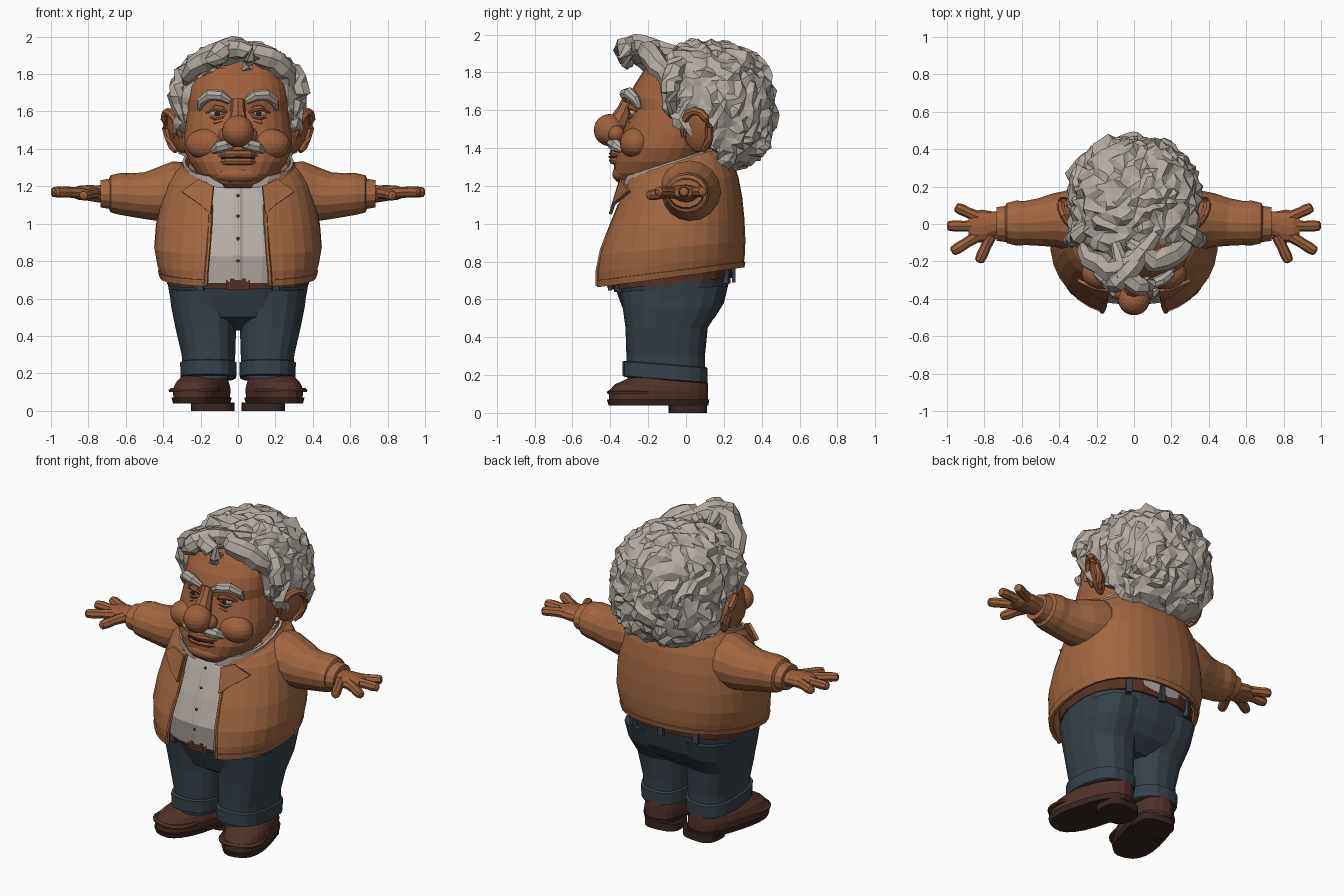
import bpy, bmesh, math, random
from mathutils import Vector, Matrix, noise

random.seed(4)


def material(name, rgb):
    m = bpy.data.materials.new(name)
    m.diffuse_color = (*rgb, 1)
    return m


SKIN = material("skin", (0.34, 0.118, 0.045))
JACKET = material("jacket_tan", (0.36, 0.135, 0.052))
HAIR = material("grey_hair", (0.46, 0.41, 0.365))
SHIRT = material("shirt_white", (0.47, 0.42, 0.385))
DENIM = material("dark_denim", (0.038, 0.054, 0.068))
BELT = material("belt_leather", (0.095, 0.032, 0.018))
SHOE = material("shoe_leather", (0.082, 0.03, 0.022))
SOLE = material("dark_sole", (0.04, 0.02, 0.017))
EYE = material("eye_dark", (0.03, 0.018, 0.012))


def finish(name, bm, mat, mirror=False, solid=0):
    bmesh.ops.recalc_face_normals(bm, faces=bm.faces)
    me = bpy.data.meshes.new(name)
    bm.to_mesh(me)
    bm.free()
    ob = bpy.data.objects.new(name, me)
    bpy.context.collection.objects.link(ob)
    me.materials.append(mat)
    if solid:
        mod = ob.modifiers.new("thickness", 'SOLIDIFY')
        mod.thickness, mod.offset = solid, 0
    if mirror:
        ob.modifiers.new("mirror", 'MIRROR')
    return ob


def skin_rings(rings, closed=True, caps=True):
    bm = bmesh.new()
    vs = [[bm.verts.new(p) for p in r] for r in rings]
    n = len(vs[0])
    for a, b in zip(vs, vs[1:]):
        for i in range(n if closed else n - 1):
            j = (i + 1) % n
            bm.faces.new((a[i], a[j], b[j], b[i]))
    if caps:
        bm.faces.new(vs[0])
        bm.faces.new(vs[-1])
    return bm


def loft(name, secs, mat, n=22, cx=0, power=2.3, turn=None, mirror=False, caps=True, solid=0):
    """Stack of rounded rings: (z, half width, front y, back y, tilt, half gap at front, cx shift)."""
    rings, opened = [], False
    for s in secs:
        z, rx, yf, yb, tilt, gap, dx = list(s) + [0] * (7 - len(s))
        t0 = math.asin((gap / rx) ** (power / 2)) if gap else 0
        opened |= gap > 0
        cnt = n if not gap else n + 1
        ring = []
        for i in range(cnt):
            t = t0 + (2 * math.pi - 2 * t0) * i / n
            sx, sy = math.sin(t), -math.cos(t)
            x = cx + dx + rx * math.copysign(abs(sx) ** (2 / power), sx)
            y = (yf + yb) / 2 + (yb - yf) / 2 * math.copysign(abs(sy) ** (2 / power), sy)
            ring.append(Vector((x, y, z + tilt * y)))
        rings.append(ring)
    bm = skin_rings(rings, not opened, caps and not opened)
    if turn:
        bmesh.ops.rotate(bm, verts=bm.verts, cent=(cx, 0.05, 0), matrix=Matrix.Rotation(turn, 3, 'Z'))
    return finish(name, bm, mat, mirror, solid)


def tube(name, pts, radii, mat, n=10, mirror=False):
    """Sweep ellipses along a path; a radius is a number or (sideways, upward)."""
    pts = [Vector(p) for p in pts]
    rings = []
    for i, p in enumerate(pts):
        t = (pts[min(i + 1, len(pts) - 1)] - pts[max(i - 1, 0)]).normalized()
        up = Vector((0, 0, 1)) if abs(t.z) < 0.93 else Vector((0, -1, 0))
        side = t.cross(up).normalized()
        up = side.cross(t)
        a, b = radii[i] if isinstance(radii[i], tuple) else (radii[i],) * 2
        rings.append([p + side * a * math.cos(k * math.tau / n) + up * b * math.sin(k * math.tau / n)
                      for k in range(n)])
    return finish(name, skin_rings(rings), mat, mirror)


def ball(name, c, r, mat, mirror=False, sub=3, rot=None):
    bm = bmesh.new()
    bmesh.ops.create_icosphere(bm, subdivisions=sub, radius=1)
    m = Matrix.Translation(c) @ (rot or Matrix()) @ Matrix.Diagonal((*r, 1))
    bmesh.ops.transform(bm, verts=bm.verts, matrix=m)
    return finish(name, bm, mat, mirror)


def box(name, c, size, mat, mirror=False, turn=0):
    bm = bmesh.new()
    bmesh.ops.create_cube(bm, size=1)
    m = Matrix.Translation(c) @ Matrix.Rotation(turn, 4, 'Z') @ Matrix.Diagonal((*size, 1))
    bmesh.ops.transform(bm, verts=bm.verts, matrix=m)
    return finish(name, bm, mat, mirror)


# Shoes, turned outward
A = 0.27
loft("shoe_heel", [(0, .115, -.09, .11), (.045, .115, -.09, .11)], SOLE, cx=.13, turn=.1, power=3, mirror=True)
loft("shoe_sole", [(.038, .13, -.42, .115), (.07, .138, -.43, .12)], SOLE, cx=.14, turn=A, power=2.6, mirror=True)
loft("shoe_upper", [(.07, .13, -.42, .115), (.115, .133, -.42, .115), (.15, .122, -.39, .115),
                    (.18, .105, -.32, .11), (.205, .09, -.24, .10), (.24, .085, -.2, .09)],
     SHOE, cx=.14, turn=A, power=2.5, mirror=True)
loft("shoe_toe_seam", [(.10, .137, -.425, -.16), (.112, .138, -.427, -.16), (.122, .128, -.415, -.16)],
     SHOE, cx=.14, turn=A, mirror=True)

# Trousers: legs, hips and turn-ups
loft("trouser_leg", [(.17, .135, -.31, .10), (.3, .145, -.315, .10), (.45, .165, -.32, .115, 0, 0, .015),
                     (.56, .177, -.335, .185, 0, 0, .025), (.66, .182, -.35, .22, .05, 0, .03)],
     DENIM, cx=.158, n=18, power=2.6, mirror=True)
loft("trouser_hips", [(.43, .17, -.2, .06), (.5, .33, -.315, .15), (.58, .362, -.345, .2),
                      (.70, .38, -.375, .235, .1)], DENIM, power=2.5)
loft("trouser_cuff", [(.165, .14, -.325, .108, -.08), (.17, .15, -.335, .113, -.08), (.245, .153, -.335, .115, -.08),
                      (.25, .142, -.32, .105, -.08)], DENIM, cx=.158, n=18, power=2.6, mirror=True)

# Belt with buckle and loops
loft("belt", [(.69, .382, -.39, .245, .1), (.765, .388, -.405, .255, .1)], BELT, power=2.5)
for n_, w, h, y, m in (("buckle_frame", .13, .075, -.402, BELT), ("buckle_plate", .085, .045, -.408, SHOE)):
    box(n_, (0, y, .685), (w, .02, h), m)
box("belt_loop_back", (0, .252, .745), (.035, .02, .11), DENIM)
box("belt_loop_rear", (.22, .215, .74), (.035, .03, .11), DENIM, True, -.4)
box("belt_loop_front", (.2, -.36, .69), (.035, .03, .1), DENIM, True, .3)

# Shirt with placket, buttons and collar
loft("shirt", [(.72, .37, -.415, .25, .1), (.86, .40, -.435, .28, .08), (1.0, .39, -.385, .27, .05),
               (1.13, .36, -.325, .25), (1.24, .28, -.285, .2, .1), (1.33, .2, -.25, .12, .2)], SHIRT)
front_line = [(0, -.415, .70), (0, -.434, .83), (0, -.388, .98), (0, -.33, 1.13), (0, -.29, 1.2)]
tube("shirt_placket", front_line, [(.024, .008)] * 5, SHIRT, n=6)
for z, y in ((.8, -.44), (.92, -.42), (1.04, -.373), (1.15, -.33)):
    ball("shirt_button", (0, y, z), (.009, .005, .009), BELT, sub=2)
loft("shirt_collar", [(1.30, .285, -.335, .2, .33, .07), (1.355, .29, -.335, .2, .33, .10)],
     SHIRT, solid=.015)

# Open jacket, hem, collar and lapels
loft("jacket_body", [(.735, .405, -.48, .295, .14, .17), (.80, .425, -.478, .302, .12, .168),
                     (.88, .44, -.462, .305, .1, .16), (1.0, .43, -.415, .30, .08, .15),
                     (1.12, .405, -.365, .288, .08, .145), (1.22, .375, -.33, .268, .1, .14),
                     (1.29, .335, -.305, .235, .2, .14), (1.335, .27, -.30, .19, .3, .15)],
     JACKET, n=30, solid=.018)
loft("jacket_hem", [(.73, .408, -.483, .298, .14, .17), (.762, .418, -.485, .303, .13, .169)],
     JACKET, n=30, solid=.022)
loft("jacket_collar", [(1.26, .335, -.335, .245, .25, .19), (1.34, .285, -.325, .2, .32, .14)],
     JACKET, n=24, solid=.02)
lapel = bmesh.new()
lapel.faces.new([lapel.verts.new(p) for p in
                 [(.13, -.355, 1.20), (.21, -.34, 1.235), (.30, -.30, 1.17), (.2, -.385, 1.10), (.145, -.40, 1.05)]])
finish("jacket_lapel", lapel, JACKET, True, .018)
tube("jacket_front_edge", [(.172, -.468, .67), (.168, -.468, .75), (.158, -.445, .86), (.15, -.398, .98),
                           (.145, -.35, 1.1)], [.012] * 5, JACKET, n=6, mirror=True)

# Sleeves, with folds and cuff
tube("sleeve", [(.2, .02, 1.18), (.33, .02, 1.17), (.42, .02, 1.155), (.5, .01, 1.15), (.58, .005, 1.155),
                (.63, .005, 1.16), (.68, .005, 1.16), (.70, .005, 1.16)],
     [(.16, .14), (.165, .165), (.145, .145), (.128, .125), (.118, .115), (.12, .112), (.108, .1), (.07, .06)],
     JACKET, n=16, mirror=True)
tube("sleeve_cuff", [(.67, 0, 1.16), (.675, 0, 1.16), (.735, 0, 1.16), (.735, 0, 1.16)],
     [(.07, .06), (.098, .085), (.09, .075), (.06, .05)], JACKET, n=14, mirror=True)

# Hands with three fingers and a thumb
tube("palm", [(.70, 0, 1.16), (.755, 0, 1.16), (.80, -.01, 1.165), (.85, -.015, 1.165), (.885, -.015, 1.165)],
     [(.065, .05), (.068, .045), (.088, .042), (.085, .038), (.05, .025)], SKIN, n=12, mirror=True)
for nm, a, b in (("finger_back", (.83, .035), (.955, .092)), ("finger_middle", (.84, -.012), (1.0, -.01)),
                 ("finger_front", (.83, -.06), (.975, -.15)), ("thumb", (.765, -.06), (.83, -.205))):
    drop = -.02 if nm == "thumb" else 0
    path = [(a[0] + (b[0] - a[0]) * f, a[1] + (b[1] - a[1]) * f, 1.165 + (f > .3) * .004 + drop * f)
            for f in (0, .45, .75, .95, 1)]
    tube(nm, path, [.033, .028, .03, .025, .012], SKIN, n=8, mirror=True)

# Head and facial forms
loft("head", [(1.19, .09, -.32, -.1), (1.215, .16, -.36, 0), (1.265, .215, -.382, .05), (1.33, .262, -.38, .1),
              (1.40, .29, -.362, .13), (1.47, .29, -.34, .15), (1.54, .28, -.318, .15), (1.60, .27, -.298, .15),
              (1.66, .268, -.305, .15), (1.73, .26, -.275, .15), (1.80, .235, -.23, .15), (1.87, .2, -.17, .12),
              (1.92, .12, -.1, .08)], SKIN, n=26, power=2.25)
ball("cheek", (.165, -.265, 1.425), (.115, .085, .085), SKIN, True)
ball("chin", (0, -.325, 1.262), (.13, .065, .05), SKIN)
ball("nose", (0, -.405, 1.495), (.085, .083, .085), SKIN)
ball("nostril", (.06, -.37, 1.475), (.045, .045, .045), SKIN, True)
tube("nose_bridge", [(0, -.30, 1.66), (0, -.325, 1.6), (0, -.36, 1.53)], [.035, .04, .055], SKIN, n=8)
for nm, z, y, r in (("upper_lip", 1.372, -.385, .022), ("lower_lip", 1.335, -.385, .022)):
    tube(nm, [(-.12, y + .055, z - .01), (-.06, y + .01, z), (0, y, z), (.06, y + .01, z), (.12, y + .055, z - .01)],
         [.008, r, r, r, .008], SKIN, n=8)
tube("mouth_line", [(-.09, -.378, 1.35), (0, -.404, 1.354), (.09, -.378, 1.35)], [.004, .006, .004], EYE, n=6)
tube("moustache", [(.01, -.385, 1.43), (.05, -.385, 1.425), (.1, -.365, 1.41), (.14, -.335, 1.385)],
     [.015, .034, .034, .012], HAIR, n=8, mirror=True)
tube("eyebrow", [(.045, -.31, 1.655), (.09, -.322, 1.685), (.15, -.30, 1.69), (.195, -.265, 1.655), (.21, -.245, 1.61)],
     [.018, .03, .032, .026, .01], HAIR, n=8, mirror=True)
ball("eye", (.112, -.268, 1.588), (.042, .034, .024), SHIRT, True, 2)
ball("pupil", (.11, -.298, 1.588), (.016, .007, .016), EYE, True, 2)
for nm, dz, r in (("upper_eyelid", .028, .017), ("lower_eyelid", -.024, .013), ("eye_bag", -.052, .014)):
    tube(nm, [(.055, -.288, 1.59), (.085, -.295, 1.59 + dz * .8), (.12, -.292, 1.59 + dz), (.175, -.25, 1.58 + dz * .4)],
         [.006, r, r, .006], SKIN, n=7, mirror=True)

# Ears with a raised rim
ear = Matrix.Rotation(.3, 4, 'Y') @ Matrix.Rotation(-.45, 4, 'Z')
ball("ear", (.325, .06, 1.49), (.03, .08, .115), SKIN, True, 3, ear)
rim = [Vector((.335, .06, 1.49)) + (ear @ Vector((.012, .078 * math.cos(a), .115 * math.sin(a))))
       for a in [math.radians(200 - k * 26) for k in range(11)]]
tube("ear_rim", rim, [.012] + [.022] * 9 + [.014], SKIN, n=7, mirror=True)

# Hair mass: squarish ball with flowing ridges, trimmed along the hairline
LINE = [(1.2, .18), (1.38, .17), (1.46, .03), (1.52, -.06), (1.6, -.12), (1.76, -.14), (1.83, -.22), (1.88, -.3), (2.1, -.3)]


def hairline(z):
    for (z0, y0), (z1, y1) in zip(LINE, LINE[1:]):
        if z <= z1:
            return y0 + (y1 - y0) * max(0, (z - z0) / (z1 - z0))
    return LINE[-1][1]


bm = bmesh.new()
bmesh.ops.create_icosphere(bm, subdivisions=5, radius=1)
for v in bm.verts:
    d = v.co.copy()
    d /= sum(abs(c) ** 2.4 for c in d) ** (1 / 2.4)
    w = noise.noise(v.co * 2.5) * 1.5
    ridge = abs(noise.noise(Vector((v.co.x * 5 + w, v.co.y * 5 + w, v.co.z * 2.2)))) * .17
    s = .955 + ridge + noise.noise(v.co * 9) * .035
    x, y, z = d.x * .355 * s, .11 + d.y * .36 * s, 1.61 + d.z * .355 * s
    v.co = (x, max(y, hairline(z) + noise.noise(v.co * 6) * .03), z)
hair = finish("hair_mass", bm, HAIR)
hair.modifiers.new("facets", 'DECIMATE').ratio = .4

# Swept locks at the front and sides
LOCKS = [
    ([(.12, -.05, 1.91), (0, -.2, 1.93), (-.13, -.25, 1.90), (-.235, -.19, 1.84), (-.285, -.1, 1.74)], .065),
    ([(.1, -.08, 1.92), (0, -.22, 1.945), (-.09, -.31, 1.93), (-.13, -.31, 1.87), (-.1, -.29, 1.83)], .055),
    ([(-.1, -.1, 1.92), (-.06, -.27, 1.945), (.02, -.33, 1.935), (.075, -.32, 1.88), (.02, -.31, 1.82)], .052),
    ([(-.03, -.1, 1.92), (.1, -.2, 1.91), (.2, -.17, 1.87), (.265, -.12, 1.8), (.3, -.08, 1.70)], .06),
    ([(.22, .0, 1.86), (.3, -.06, 1.81), (.33, -.08, 1.74), (.33, -.07, 1.66), (.29, -.08, 1.56)], .05),
    ([(-.22, .0, 1.86), (-.3, -.06, 1.8), (-.32, -.08, 1.72), (-.32, -.07, 1.64), (-.29, -.08, 1.54)], .05)]
for pts, r in LOCKS:
    path = [Vector(pts[0])]
    for a, b in zip(pts, pts[1:]):
        jit = Vector([random.uniform(-.012, .012) for _ in range(3)])
        path += [(Vector(a) + Vector(b)) / 2 + jit, Vector(b)]
    tube("hair_lock", path, [r * k for k in (.5, .8, 1, 1.1, 1, 1, .85, .6, .15)], HAIR, n=7)
